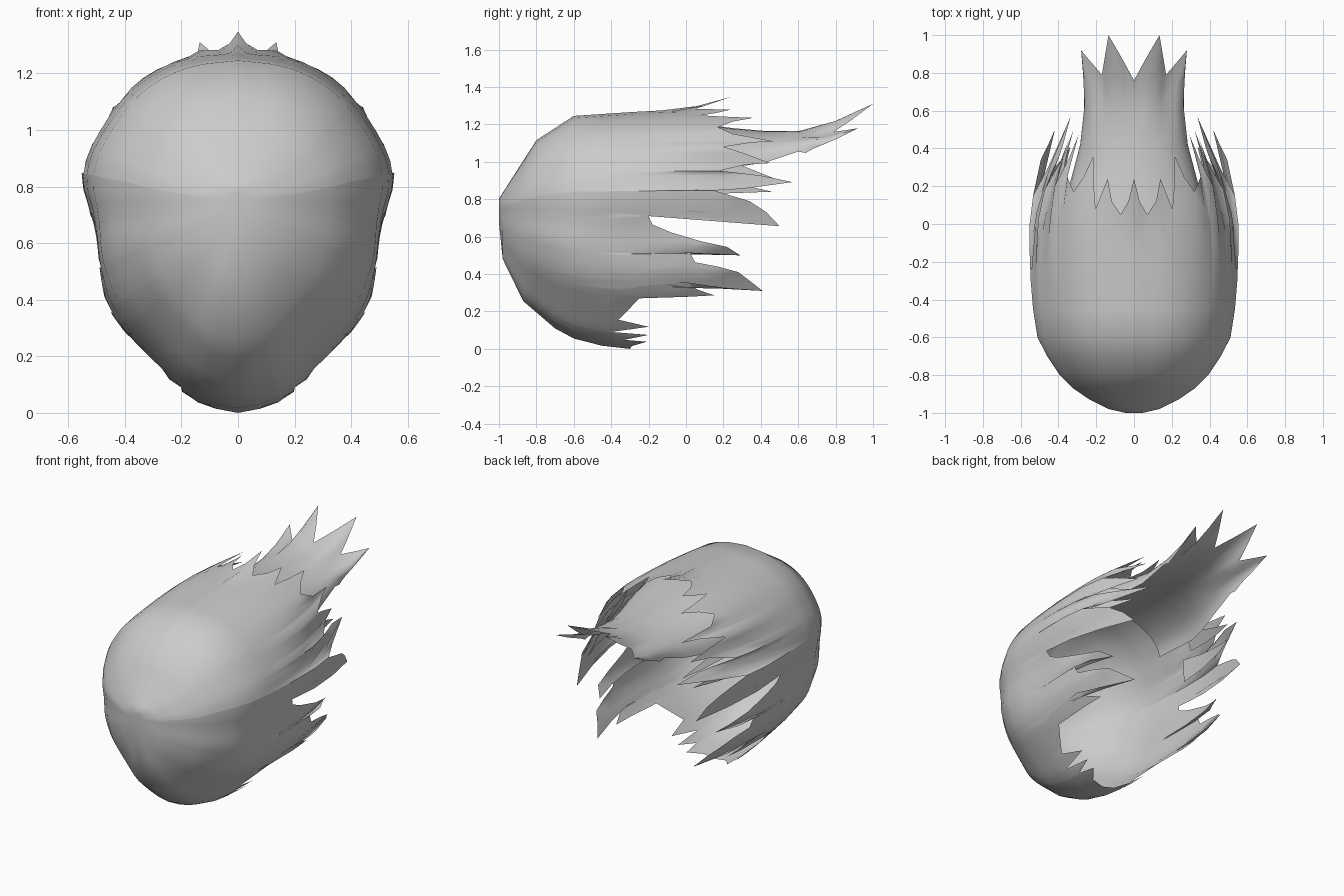
import bpy, bmesh, math

if "Cube" in bpy.data.objects:
    bpy.data.objects.remove(bpy.data.objects["Cube"])

# widest cross-section from bottom centre (u=0) round the side to top centre (u=10)
SECTION = [(0, 0), (.16, .03), (.31, .19), (.46, .35), (.49, .5), (.5, .65),
           (.57, .85), (.49, 1.02), (.37, 1.17), (.2, 1.26), (0, 1.28)]
# how far the section has grown at each depth: sideways, upward, downward
SIDE = [(-1, .08), (-.98, .24), (-.93, .42), (-.87, .58), (-.77, .76), (-.6, .92), (-.4, .98), (-.2, 1), (2, 1)]
UP = [(-1, .1), (-.8, .69), (-.6, .935), (-.4, .96), (-.2, .985), (0, 1), (2, 1)]
DOWN = [(-1, .1), (-.98, .36), (-.87, .66), (-.66, .9), (-.5, .97), (-.3, 1), (2, 1)]
NARROW = [(-2, 1), (.05, 1), (.35, .9), (.6, .75)]
CY = .75


def lerp(table, v):
    for (a, p), (b, q) in zip(table, table[1:]):
        if v <= b:
            return p + (q - p) * (v - a) / (b - a)
    return table[-1][1]


def section(u, y):
    """Section point; the waist between the flames fades out toward the nose."""
    i = min(int(u), 9)
    f = u - i
    x, z = (SECTION[i][k] * (1 - f) + SECTION[i + 1][k] * f for k in (0, 1))
    front = min(1, max(0, (-y - .3) / .4))
    bulge = max(0, 1 - abs(u - 4.5) / 1.5)
    return x + .05 * front * bulge, z


def surface(u, y, pull=1.0):
    # average neighbouring samples to round the section off
    d = min(.35, u, 10 - u)
    pts = [section(u + o, y) for o in (-d, 0, d)]
    x, z = (sum(p[k] for p in pts) / 3 for k in (0, 1))
    grow = lerp(UP if z > CY else DOWN, y)
    lift = max(0, y) * .28 * max(0, u - 9)
    return (x * lerp(SIDE, y) * lerp(NARROW, y) * pull, y, CY + (z - CY) * grow + lift)


def finish(name, bm, angle=50):
    bmesh.ops.remove_doubles(bm, verts=bm.verts, dist=.0005)
    me = bpy.data.meshes.new(name)
    bm.to_mesh(me)
    bm.free()
    ob = bpy.data.objects.new(name, me)
    bpy.context.collection.objects.link(ob)
    m = ob.modifiers.new("mirror", 'MIRROR')
    m.use_clip = True
    bpy.context.view_layer.objects.active = ob
    ob.select_set(True)
    bpy.ops.object.shade_smooth_by_angle(angle=math.radians(angle))
    ob.select_set(False)
    return ob


def sheet(bm, columns):
    grid = [[bm.verts.new(p) for p in c] for c in columns]
    for a, b in zip(grid, grid[1:]):
        for k in range(len(a) - 1):
            bm.faces.new((a[k], b[k], b[k + 1], a[k + 1]))


def shell(name, edge):
    """Sweep columns from the nose to a ragged back edge of (u, y, inward pull)."""
    edge = [(e + (1,))[:3] for e in edge]
    base = sorted(e[0] for e in edge)
    rows = (-1, -.98, -.93, -.87, -.8, -.7, -.6, -.45)
    columns = []
    for (u, y, pull), b in zip(edge, base):
        col = [(0, -1, .78)] + [surface(b, r) for r in rows]
        for t in (.25, .5, .75, 1):
            col.append(surface(b + (u - b) * t, -.45 + (y + .45) * t, 1 + (pull - 1) * t * t))
        columns.append(col)
    bm = bmesh.new()
    sheet(bm, columns)
    return finish(name, bm, 70)


# lower shell with chin spikes, side flames and the large outer flame
shell("lower_shell", [
    (0, -.3), (.5, -.29), (.9, -.21), (1.0, -.33), (1.25, -.2), (1.3, -.4), (1.55, -.2),
    (1.75, -.36), (2.1, -.31), (2.5, -.25), (2.55, 0), (2.6, .15), (2.8, .06), (3.05, .0),
    (2.85, .2), (2.75, .41, .93), (3.1, .34, .94), (3.4, .28), (3.6, .17), (3.75, .05), (4.1, .02),
    (4.05, .15), (4.0, .29, .9), (4.3, .22), (4.5, .08), (4.8, -.08), (5.05, -.18),
    (5.4, -.21), (5.45, .05), (5.2, .3), (5.0, .5, 1.02), (5.4, .43), (5.7, .34), (6, .15)])

# upper hood with layered flames along its rim
shell("upper_hood", [
    (6, .15), (6.05, .3, .9), (6.25, .57, .8), (6.45, .4, .82), (6.55, .26, .9), (6.6, .18, .95),
    (6.8, .32, .86), (6.85, .45, .82), (7.2, .3, .92), (7.4, .2), (7.55, .35, .9), (7.6, .47, .85),
    (7.9, .25), (8.2, .17), (8.5, .25), (8.75, .36), (8.85, .2), (8.95, .08), (9.1, .16),
    (9.25, .24), (9.4, .12), (9.65, .05), (9.85, .12), (10, .24)])


# inner loose flame layers under the side flames
def flame(bm, root_a, root_b, tip, bend):
    cols = []
    for k in range(3):
        f = k / 2
        r = [root_a[i] * (1 - f) + root_b[i] * f for i in range(3)]
        col = []
        for t in (0, .35, .7, 1):
            p = [r[i] * (1 - t) + tip[i] * t for i in range(3)]
            p[0] += bend * math.sin(t * math.pi)
            col.append(p)
        cols.append(col)
    sheet(bm, cols)


bm = bmesh.new()
flame(bm, (.48, -.1, .82), (.47, -.1, .97), (.37, .46, .84), .03)
flame(bm, (.45, .0, .98), (.40, .0, 1.1), (.32, .5, .9), .02)
finish("inner_flames", bm)

# arched tail rising out of the hood, ending in four spikes
tips = [(0, .76, 1.2), (.065, .88, 1.25), (.135, 1.0, 1.31), (.155, .88, 1.22), (.17, .79, 1.16),
        (.23, .86, 1.17), (.28, .92, 1.18), (.27, .8, 1.12), (.262, .68, 1.07)]
spine = [(-.25, .41, 1.235, .2), (-.05, .39, 1.215, .21), (.1, .37, 1.2, .22), (.25, .33, 1.18, .21),
         (.42, .285, 1.165, .17), (.6, .265, 1.165, .11)]
columns = []
for k, tip in enumerate(tips):
    f = k / 8
    col = [(w * math.sin(f * 1.57), y, z - d * (1 - math.cos(f * 1.57))) for y, w, z, d in spine]
    mid = [(a + b) / 2 for a, b in zip(col[-1], tip)]
    mid[2] -= .015
    columns.append(col + [mid, tip])
bm = bmesh.new()
sheet(bm, columns)
finish("tail_flame", bm)
